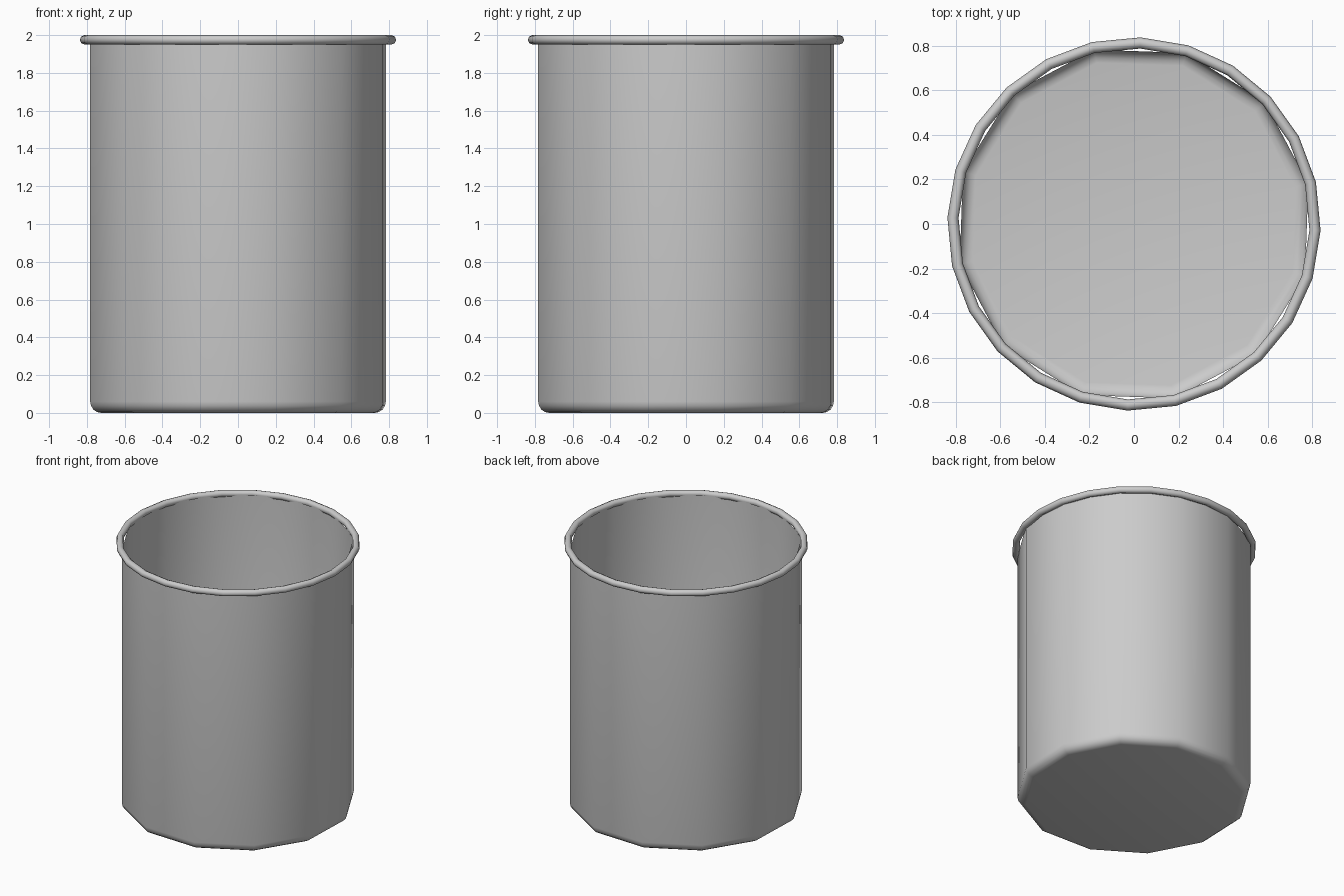
import bpy, bmesh
from math import sin, cos, radians, pi

if "Cube" in bpy.data.objects:
    bpy.data.objects.remove(bpy.data.objects["Cube"])


def lathe(name, profile, sides, start_deg, closed):
    """Revolve an (r, z) profile around z; r = 0 start gives a flat n-gon floor."""
    bm = bmesh.new()
    rings = []
    for r, z in profile:
        ring = []
        for i in range(sides):
            a = radians(start_deg) + 2 * pi * i / sides
            ring.append(bm.verts.new((r * cos(a), r * sin(a), z)))
        rings.append(ring)
    pairs = list(zip(rings, rings[1:]))
    if closed:
        pairs.append((rings[-1], rings[0]))
    for lower, upper in pairs:
        for i in range(sides):
            j = (i + 1) % sides
            bm.faces.new((lower[i], lower[j], upper[j], upper[i]))
    if not closed:
        bm.faces.new(list(reversed(rings[0])))
    mesh = bpy.data.meshes.new(name)
    bm.to_mesh(mesh)
    bm.free()
    for p in mesh.polygons:
        p.use_smooth = True
    obj = bpy.data.objects.new(name, mesh)
    bpy.context.collection.objects.link(obj)
    return obj


# Twelve-sided open cup with a rounded bottom edge
R, FILLET = 0.803, 0.06
cup = [(R - FILLET + FILLET * sin(t), FILLET - FILLET * cos(t))
       for t in (radians(22.5 * k) for k in range(5))]
cup.append((R, 1.975))
lathe("cup_body", cup, 12, 13, False)

# Rolled rim ring
TUBE, MAJOR = 0.025, 0.813
rim = [(MAJOR + TUBE * cos(2 * pi * k / 8), 1.975 + TUBE * sin(2 * pi * k / 8))
       for k in range(8)]
lathe("cup_rim", rim, 24, -2, True)
